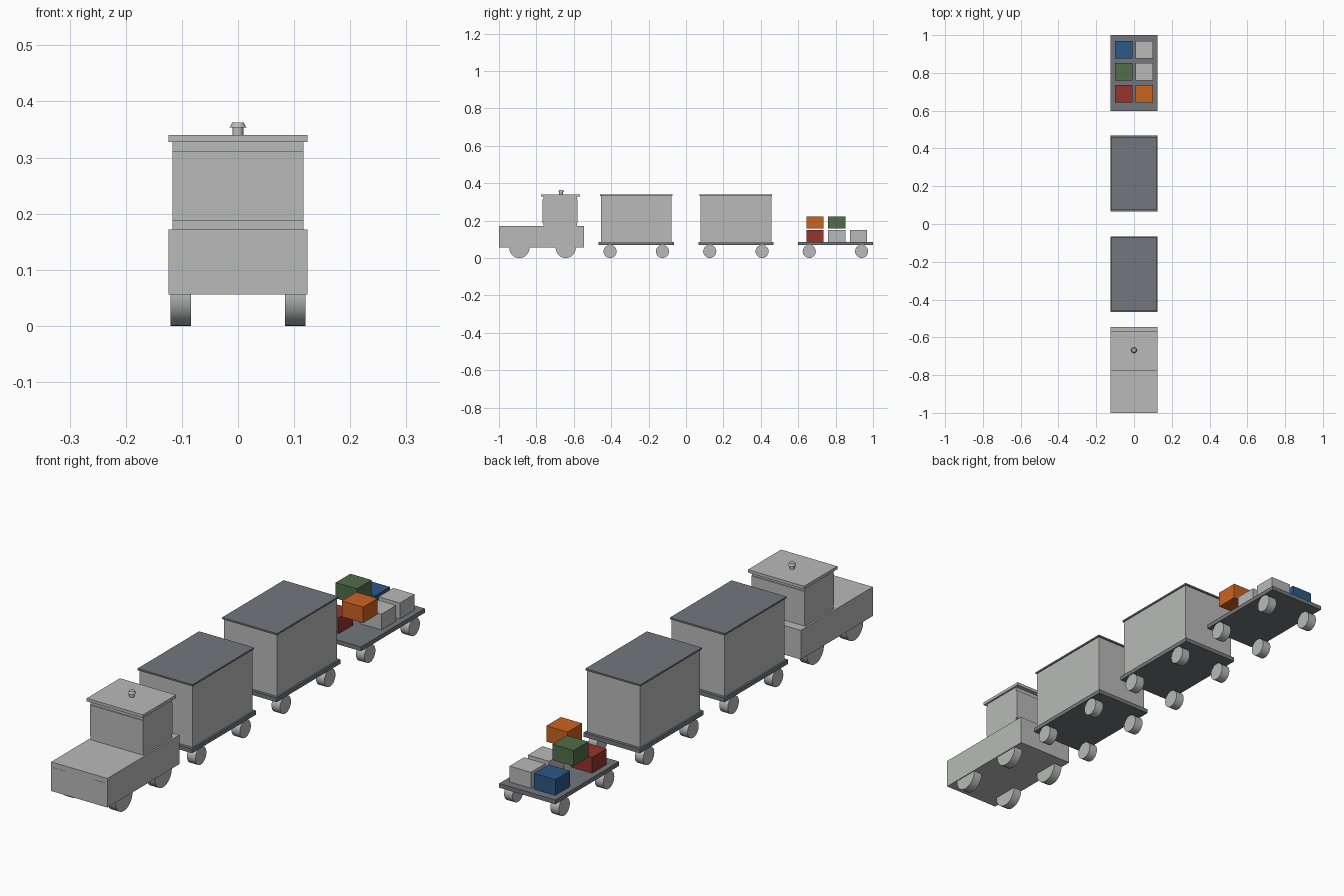
import bpy
import math

cube = bpy.data.objects.get("Cube")
if cube:
    bpy.data.objects.remove(cube, do_unlink=True)


def material(name, rgb):
    mat = bpy.data.materials.new(name)
    mat.use_nodes = True
    color = (*rgb, 1)
    mat.diffuse_color = color
    mat.node_tree.nodes["Principled BSDF"].inputs["Base Color"].default_value = color
    return mat


light = material("light_grey", (0.48, 0.49, 0.48))
dark = material("slate_grey", (0.17, 0.18, 0.2))
red = material("red", (0.31, 0.033, 0.027))
orange = material("orange", (0.6, 0.125, 0.015))
green = material("green", (0.085, 0.15, 0.07))
blue = material("blue", (0.024, 0.1, 0.24))


def box(name, mat, x, y, z):
    """Box spanning the (low, high) pair on each axis."""
    spans = (x, y, z)
    bpy.ops.mesh.primitive_cube_add(size=1, location=[(a + b) / 2 for a, b in spans])
    ob = bpy.context.object
    ob.name = name
    ob.scale = [b - a for a, b in spans]
    bpy.ops.object.transform_apply(location=False, rotation=False, scale=True)
    ob.data.materials.append(mat)
    return ob


def finish_round(name, mat):
    ob = bpy.context.object
    ob.name = name
    ob.data.materials.append(mat)
    bpy.ops.object.shade_smooth_by_angle(angle=math.radians(40))


def wheels(name, centre_y, spread, radius):
    """Four wheels standing on the ground."""
    for side, sx in (("left", 1), ("right", -1)):
        for end, sy in (("front", -1), ("rear", 1)):
            bpy.ops.mesh.primitive_cylinder_add(
                vertices=32, radius=radius, depth=0.037,
                location=(sx * 0.102, centre_y + sy * spread, radius),
                rotation=(0, math.pi / 2, 0))
            finish_round(f"{name}_{end}_{side}_wheel", light)


def chassis(name, centre_y):
    box(name + "_deck", dark, (-0.124, 0.124),
        (centre_y - 0.201, centre_y + 0.201), (0.069, 0.086))
    wheels(name, centre_y, 0.14, 0.035)


# Tractor: body, cab, roof and wheels
box("tractor_body", light, (-0.124, 0.124), (-1, -0.546), (0.056, 0.172))
box("cab", light, (-0.117, 0.117), (-0.763, -0.584), (0.172, 0.328))
box("cab_roof", light, (-0.124, 0.124), (-0.776, -0.567), (0.328, 0.34))
box("windscreen", light, (-0.117, 0.117), (-0.767, -0.763), (0.188, 0.312))
box("rear_window", light, (-0.117, 0.117), (-0.584, -0.58), (0.188, 0.312))
for side, sx in (("left", 1), ("right", -1)):
    box(side + "_headlight", light, sorted((sx * 0.063, sx * 0.116)),
        (-1.001, -0.999), (0.118, 0.152))
wheels("tractor", -0.767, 0.124, 0.054)

# Roof vent: stem with a tapered cap
bpy.ops.mesh.primitive_cylinder_add(vertices=24, radius=0.01, depth=0.015,
                                    location=(0, -0.668, 0.347))
finish_round("vent_stem", light)
bpy.ops.mesh.primitive_cone_add(vertices=24, radius1=0.015, radius2=0.01, depth=0.009,
                                location=(0, -0.668, 0.358))
finish_round("vent_cap", light)

# Two covered wagons
for name, cy in (("front_wagon", -0.266), ("middle_wagon", 0.267)):
    chassis(name, cy)
    box(name + "_body", light, (-0.117, 0.117), (cy - 0.189, cy + 0.189), (0.086, 0.332))
    box(name + "_roof", dark, (-0.121, 0.121), (cy - 0.194, cy + 0.194), (0.332, 0.339))

# Flat wagon carrying crates
chassis("flat_wagon", 0.799)
LOW, HIGH = 0.086, 0.158
crates = (("red", red, -1, 0.69, LOW), ("orange", orange, 1, 0.69, HIGH),
          ("green", green, -1, 0.806, HIGH), ("blue", blue, -1, 0.922, LOW),
          ("grey_middle", light, 1, 0.806, LOW), ("grey_rear", light, 1, 0.922, LOW))
for name, mat, sx, cy, z in crates:
    cx = sx * 0.054
    box(name + "_crate", mat, (cx - 0.047, cx + 0.047),
        (cy - 0.046, cy + 0.046), (z, z + 0.063))
